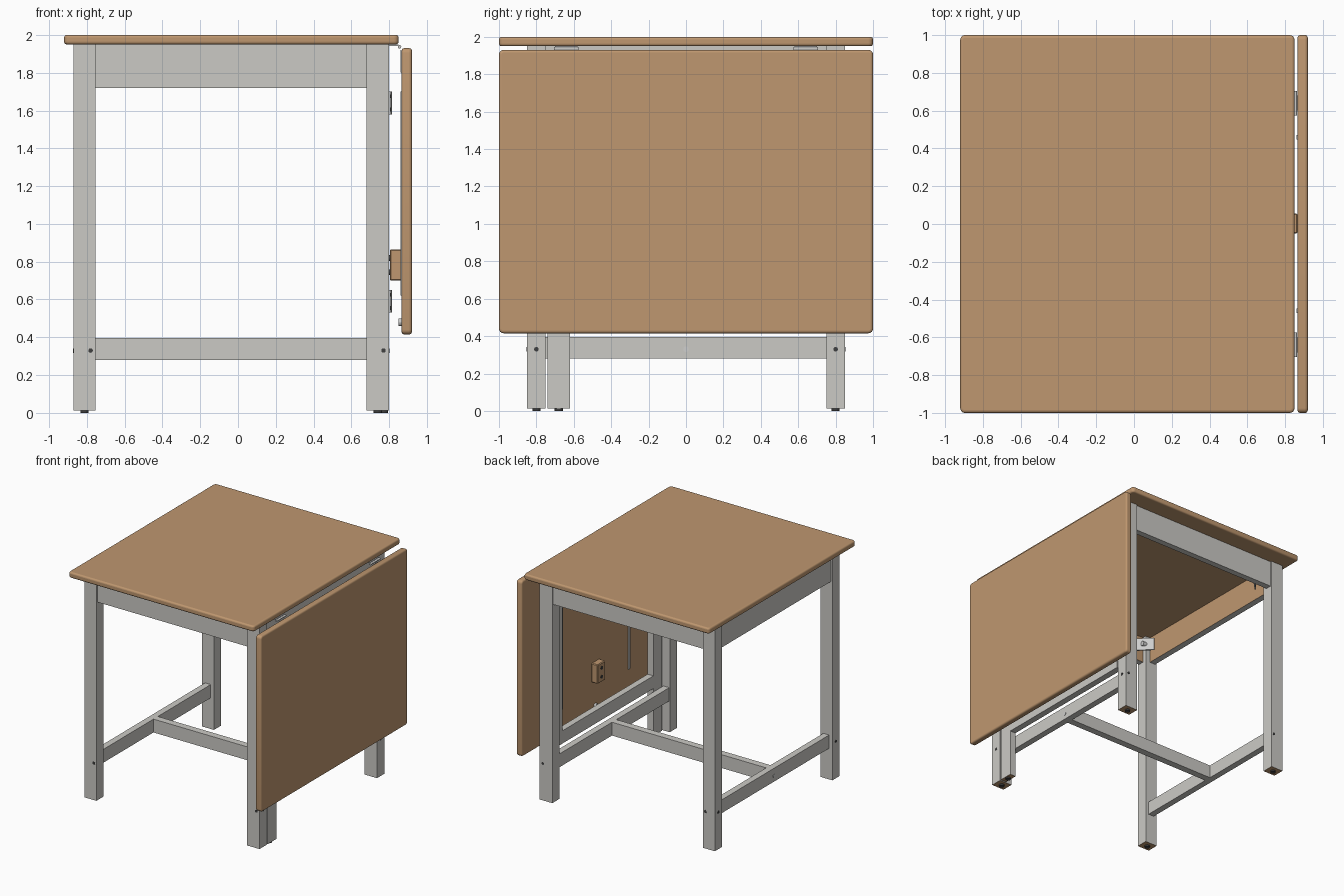
import bpy
import bmesh
from math import radians
from mathutils import Matrix

cube = bpy.data.objects.get("Cube")
if cube:
    bpy.data.objects.remove(cube, do_unlink=True)


def material(name, r, g, b):
    m = bpy.data.materials.new(name)
    m.use_nodes = True
    m.diffuse_color = (r, g, b, 1)
    m.node_tree.nodes["Principled BSDF"].inputs["Base Color"].default_value = (r, g, b, 1)
    return m


wood = material("warm wood", 0.52, 0.31, 0.16)
paint = material("pale grey paint", 0.60, 0.59, 0.56)
metal = material("bright metal", 0.62, 0.62, 0.61)
dark = material("dark rubber", 0.05, 0.05, 0.05)


def finish(bm, name, *mats):
    mesh = bpy.data.meshes.new(name)
    bm.to_mesh(mesh)
    bm.free()
    ob = bpy.data.objects.new(name, mesh)
    bpy.context.collection.objects.link(ob)
    for m in mats:
        mesh.materials.append(m)
    return ob


def box(name, x, y, z, *mats, bevel=0.0, segments=1):
    """Box from (min, max) spans along each axis."""
    bm = bmesh.new()
    bmesh.ops.create_cube(bm, size=1)
    for v in bm.verts:
        v.co = [span[0] if c < 0 else span[1] for c, span in zip(v.co, (x, y, z))]
    ob = finish(bm, name, *mats)
    if bevel:
        mod = ob.modifiers.new("soft edges", "BEVEL")
        mod.width, mod.segments = bevel, segments
    return ob


def disc(name, centre, axis, radius, depth, mat, sides=16):
    """Short cylinder along the given axis."""
    turn = {"X": Matrix.Rotation(radians(90), 4, "Y"),
            "Y": Matrix.Rotation(radians(90), 4, "X"), "Z": Matrix()}[axis]
    bm = bmesh.new()
    bmesh.ops.create_cone(bm, cap_ends=True, segments=sides, radius1=radius, radius2=radius,
                          depth=depth, matrix=Matrix.Translation(centre) @ turn)
    return finish(bm, name, mat)


def board(name, x, y, z, thin, corner):
    """Wooden panel with rounded corners in plan and a rounded rim."""
    bm = bmesh.new()
    bmesh.ops.create_cube(bm, size=1)
    for v in bm.verts:
        v.co = [span[0] if c < 0 else span[1] for c, span in zip(v.co, (x, y, z))]
    edges = [e for e in bm.edges if abs(e.verts[0].co[thin] - e.verts[1].co[thin]) > 0.01]
    bmesh.ops.bevel(bm, geom=edges, offset=corner, segments=4, profile=0.5, affect="EDGES")
    ob = finish(bm, name, wood)
    mod = ob.modifiers.new("rounded rim", "BEVEL")
    mod.width, mod.segments, mod.angle_limit = 0.014, 4, radians(50)
    bpy.ops.object.select_all(action="DESELECT")
    ob.select_set(True)
    bpy.context.view_layer.objects.active = ob
    bpy.ops.object.shade_smooth_by_angle(angle=radians(40))


def leg(name, x, y, top):
    """Painted leg with a bare wooden end and a small glide."""
    ob = box(name, x, y, (0.012, top), paint, wood)
    for f in ob.data.polygons:
        f.material_index = int(f.normal.z < -0.5)
    disc(name + "_glide", (sum(x) / 2, sum(y) / 2, 0.006), "Z", 0.022, 0.012, dark)


# Fixed top and hanging leaf
board("table_top", (-0.92, 0.85), (-1, 1), (1.95, 2.0), 2, 0.025)
board("drop_leaf", (0.866, 0.92), (-1, 1), (0.415, 1.93), 0, 0.025)

# Corner legs
for side, x in (("right", (-0.87, -0.755)), ("left", (0.68, 0.80))):
    leg("front_leg_" + side, x, (-0.85, -0.75), 1.95)
    leg("back_leg_" + side, x, (0.75, 0.85), 1.95)

# Aprons: painted outside, bare wood inside
APRON = (1.72, 1.95)
for name, s in (("front", -1), ("back", 1)):
    ob = box(name + "_apron", (-0.755, 0.68), sorted((s * 0.785, s * 0.838)), APRON, paint, wood)
    for f in ob.data.polygons:
        f.material_index = int(f.normal.y * s < -0.5)
for name, s, x in (("right", -1, (-0.855, -0.80)), ("left", 1, (0.735, 0.79))):
    ob = box(name + "_apron", x, (-0.75, 0.75), APRON, paint, wood)
    for f in ob.data.polygons:
        f.material_index = int(f.normal.x * s < -0.5)

# Low H-shaped stretcher
LOW = (0.28, 0.395)
box("right_stretcher", (-0.84, -0.785), (-0.75, 0.75), LOW, paint)
box("left_stretcher", (0.685, 0.74), (-0.75, 0.75), LOW, paint)
box("middle_stretcher", (-0.785, 0.685), (-0.03, 0.03), LOW, paint)

# Swinging gate that carries the leaf when raised
GX = (0.745, 0.80)
leg("gate_leg", GX, (-0.74, -0.62), 1.70)
box("gate_post", GX, (0.62, 0.74), (0.42, 1.70), paint)
for name, z in (("lower", (0.42, 0.53)), ("upper", (1.59, 1.70))):
    box("gate_rail_" + name, GX, (-0.62, 0.62), z, paint)

# Gate hinges
for name, z in (("lower", 0.59), ("upper", 1.64)):
    box("gate_hinge_" + name, (0.80, 0.806), (0.66, 0.82), (z - 0.06, z + 0.06), metal)
    disc("gate_hinge_pin_" + name, (0.806, 0.745, z), "Z", 0.008, 0.12, metal)
    for y in (0.69, 0.79):
        for dz in (-0.035, 0.035):
            disc("hinge_screw", (0.807, y, z + dz), "X", 0.01, 0.004, dark)

# Leaf hinges under the top
for name, y in (("front", -0.64), ("back", 0.64)):
    box("leaf_hinge_" + name, (0.80, 0.85), (y - 0.06, y + 0.06), (1.942, 1.95), metal)
    box("leaf_hinge_plate_" + name, (0.860, 0.866), (y - 0.04, y + 0.04), (1.80, 1.92), metal)
    disc("leaf_hinge_pin_" + name, (0.855, y, 1.937), "Y", 0.009, 0.13, metal)

# Inner face of the leaf: stop block, guide strips, catch knob
box("leaf_stop_block", (0.803, 0.866), (-0.05, 0.055), (0.70, 0.865), wood, bevel=0.006)
for z in (0.745, 0.82):
    disc("stop_block_screw", (0.802, 0.0, z), "X", 0.015, 0.004, dark)
for name, y in (("front", -0.46), ("back", 0.46)):
    box("guide_strip_" + name, (0.859, 0.866), (y - 0.012, y + 0.012), (0.62, 1.70), metal)
disc("catch_knob", (0.858, 0.0, 0.48), "X", 0.02, 0.02, metal)

# Corner brackets inside the frame
for name, cx, sx in (("right", -0.80, 1), ("left", 0.735, -1)):
    for end, sy in (("front", -1), ("back", 1)):
        bm = bmesh.new()
        bmesh.ops.create_cube(bm, size=1)
        bm.transform(Matrix.Translation((cx + sx * 0.10, sy * 0.70, 1.83))
                     @ Matrix.Rotation(radians(-45 * sx * -sy), 4, "Z")
                     @ Matrix.Diagonal((0.16, 0.012, 0.11, 1)))
        finish(bm, "corner_bracket_" + end + "_" + name, metal)
        disc("bracket_bolt", (cx + sx * 0.10, sy * 0.70, 1.83), "X", 0.02, 0.05, metal)

# Bolt heads at the stretcher joints
for x, s in ((-0.87, -1), (0.80, 1)):
    for y in (-0.80, 0.80):
        disc("leg_bolt", (x, y, 0.33), "X", 0.012, 0.004, dark)
for x in (-0.78, 0.77):
    for y in (-0.85, 0.85):
        disc("stretcher_bolt", (x, y, 0.33), "Y", 0.012, 0.004, dark)
for x in (-0.84, 0.74):
    disc("middle_bolt", (x, 0, 0.33), "X", 0.015, 0.006, metal)
